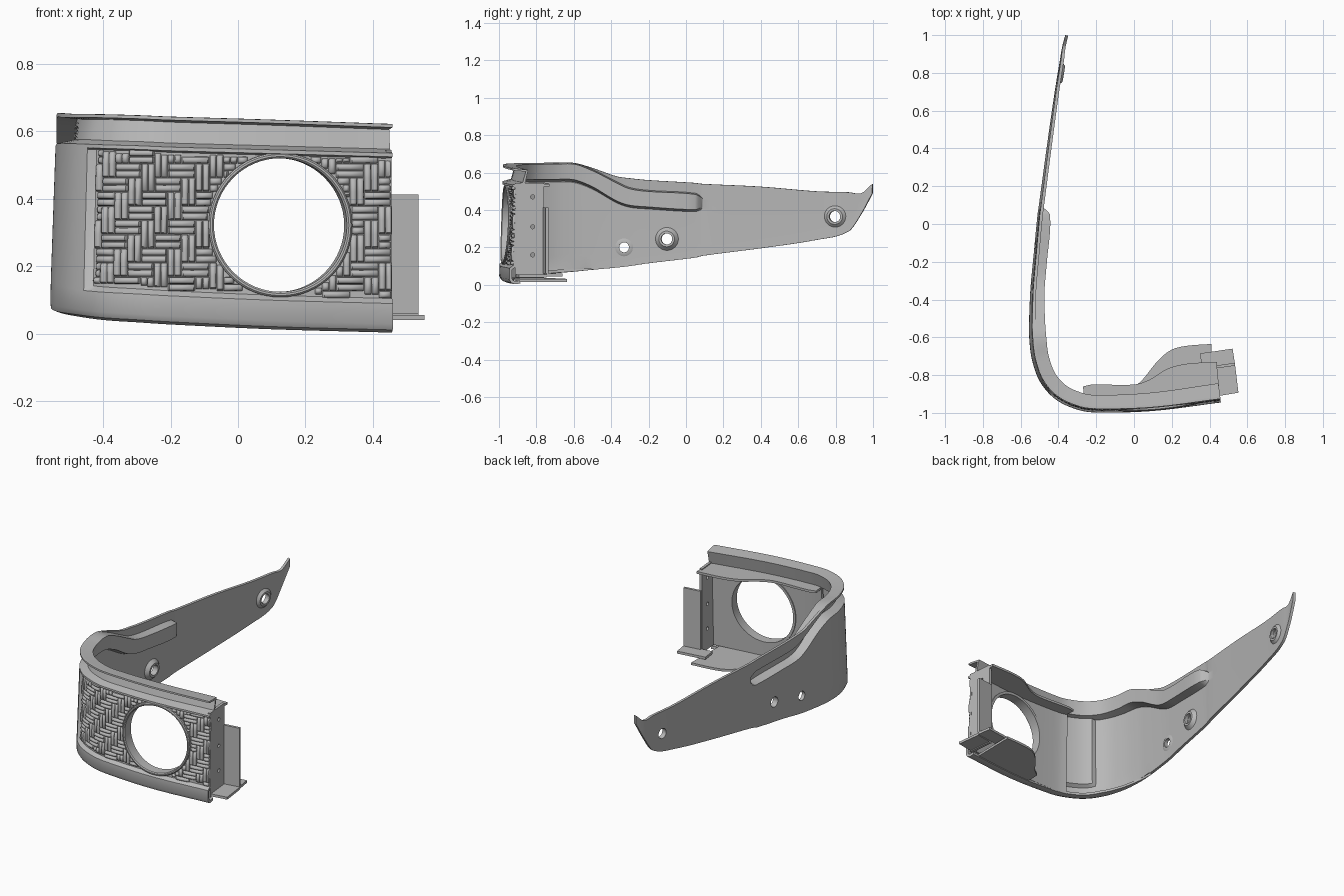
import bpy, bmesh, math
from mathutils import Vector, Matrix

if "Cube" in bpy.data.objects:
    bpy.data.objects.remove(bpy.data.objects["Cube"])

grey = bpy.data.materials.new("metal grey")
grey.use_nodes = True
grey.diffuse_color = (0.48, 0.48, 0.48, 1)
grey.node_tree.nodes["Principled BSDF"].inputs["Base Color"].default_value = grey.diffuse_color

# Stations along the wall: x, y, bottom, groove low, groove high, top, groove depth
ROWS = [
    (-.364, 1.0, .49, .505, .52, .54, 0), (-.38, .94, .38, .42, .45, .49, 0),
    (-.392, .87, .285, .38, .43, .495, 0), (-.42, .7, .24, .38, .44, .50, 0),
    (-.463, .4, .195, .38, .45, .525, 0), (-.505, .09, .155, .41, .46, .54, 0),
    (-.511, .05, .145, .40, .48, .545, .045), (-.535, -.2, .115, .415, .495, .56, .05),
    (-.545, -.3, .10, .425, .51, .57, .05), (-.55, -.37, .092, .45, .54, .58, .05),
    (-.555, -.5, .08, .525, .605, .625, .055), (-.555, -.6, .07, .56, .64, .652, .06),
    (-.54, -.72, .06, .563, .641, .653, .06), (-.495, -.84, .05, .563, .641, .651, .06),
    (-.413, -.93, .04, .56, .64, .65, .06), (-.3, -.983, .033, .557, .637, .647, .06),
    (-.2, -.998, .027, .553, .633, .643, .06), (.1, -.99, .013, .545, .624, .634, .065),
    (.46, -.945, .003, .535, .611, .621, .07)]
LEAN = .035  # the wall leans inward as it rises


def spline(rows, sub):
    """Smooth curve through rows, spaced by distance in plan."""
    t = [0]
    for a, b in zip(rows, rows[1:]):
        t.append(t[-1] + math.hypot(b[0] - a[0], b[1] - a[1]))
    last = len(rows) - 1

    def slope(i, c):
        lo, hi = max(i - 1, 0), min(i + 1, last)
        return (rows[hi][c] - rows[lo][c]) / (t[hi] - t[lo])
    out = []
    for i in range(last):
        h = t[i + 1] - t[i]
        for k in range(sub + (i == last - 1)):
            u = k / sub
            w = u * u * (3 - 2 * u)
            out.append([rows[i][c] * (1 - w) + rows[i + 1][c] * w
                        + h * u * (1 - u) * ((1 - u) * slope(i, c) - u * slope(i + 1, c))
                        for c in range(len(rows[0]))])
    return out


path = spline(ROWS, 6)
inward = []
for i in range(len(path)):
    a, b = path[max(i - 1, 0)], path[min(i + 1, len(path) - 1)]
    inward.append(Vector((a[1] - b[1], b[0] - a[0], 0)).normalized())


def station(axis, value):
    """Interpolated station row and inward normal at an x (front) or a y (arm)."""
    ids = [i for i, p in enumerate(path) if (p[1] < -.6) == (axis == 0)]
    for i, j in zip(ids, ids[1:]):
        a, b = path[i][axis], path[j][axis]
        if min(a, b) <= value <= max(a, b):
            break
    u = (value - a) / (b - a)
    row = [p + (q - p) * u for p, q in zip(path[i], path[j])]
    return row, inward[i].lerp(inward[j], u)


def on_wall(row, n, z, depth):
    """Point at height z and a depth behind the leaning outer face."""
    return Vector((row[0], row[1], z)) + n * (depth + LEAN * max(0, z - row[2] - .05))


def on_front(x, z, depth):
    return on_wall(*station(0, x), z, depth)


def on_arm(y, z, depth):
    return on_wall(*station(1, y), z, depth)


def add_object(name, bm, thickness=0, cutters=(), smooth=35):
    """Turn a bmesh into a finished object, with thickness and holes baked in."""
    mesh = bpy.data.meshes.new(name)
    bm.to_mesh(mesh)
    bm.free()
    ob = bpy.data.objects.new(name, mesh)
    bpy.context.collection.objects.link(ob)
    if thickness:
        mod = ob.modifiers.new("thickness", 'SOLIDIFY')
        mod.thickness, mod.offset = thickness, -1
    for cutter in cutters:
        mod = ob.modifiers.new("hole", 'BOOLEAN')
        mod.object, mod.operation, mod.solver = cutter, 'DIFFERENCE', 'EXACT'
    if ob.modifiers:
        deps = bpy.context.evaluated_depsgraph_get()
        baked = bpy.data.meshes.new_from_object(ob.evaluated_get(deps))
        ob.modifiers.clear()
        ob.data = baked
    ob.data.materials.clear()
    ob.data.materials.append(grey)
    bpy.ops.object.select_all(action='DESELECT')
    ob.select_set(True)
    bpy.context.view_layer.objects.active = ob
    bpy.ops.object.shade_smooth_by_angle(angle=math.radians(smooth))
    return ob


def loft(bm, rings, closed=False, caps=False):
    """Skin a list of point rings with quads."""
    vs = [[bm.verts.new(p) for p in ring] for ring in rings]
    n = len(vs[0])
    for a, b in zip(vs, vs[1:]):
        for k in range(n if closed else n - 1):
            bm.faces.new((a[k], b[k], b[(k + 1) % n], a[(k + 1) % n]))
    if caps:
        bm.faces.new(vs[0])
        bm.faces.new(vs[-1][::-1])


def cylinder_cutter(centre, radius, axis, depth, sides=32):
    bm = bmesh.new()
    turn = Matrix.Rotation(math.pi / 2, 4, 'Y' if axis == 'X' else 'X')
    bmesh.ops.create_cone(bm, cap_ends=True, segments=sides, radius1=radius, radius2=radius,
                          depth=depth, matrix=Matrix.Translation(centre) @ turn)
    ob = add_object("hole_cutter", bm)
    ob.hide_render = True
    return ob


LAMP = (.127, .322)
lamp_cut = cylinder_cutter((LAMP[0], -.95, LAMP[1]), .201, 'Y', .5, 64)
ARM_HOLES = [(-.33, .20, .027), (-.1, .245, .03), (.8, .365, .03)]
arm_cuts = [cylinder_cutter((-.45, y, z), r, 'X', .4) for y, z, r in ARM_HOLES]
screw_cuts = [cylinder_cutter((.45, -.82, z), .011, 'X', .2, 12) for z in (.16, .31, .47)]

# Main wrap-around wall: rolled bottom, recessed panel, groove and top lip
bm = bmesh.new()
rings = []
for row, n in zip(path, inward):
    x, y, zb, gl, gh, zt, g = row
    f = min(1, max(0, (-.5 - y) / .35))
    panel = .02 if x > -.445 and y < -.85 else 0
    g = max(g, 0)
    pb, pt = zb + .19 * (gl - zb), gl - .03 * (gl - zb)
    e = min(.012, (gh - gl) * .2)
    profile = [(zb + .004 * f, .06 * f), (zb, .03 * f), (zb + .008 * f, .01 * f),
               (zb + .25 * (pb - zb), 0), (pb - .015 * f, 0), (pb, panel), (pt, panel),
               (pt + .005 * f, 0), (gl, 0), (gl + e, g - .015 * f), (gh - e / 2, g), (gh, 0), (zt, 0)]
    rings.append([on_wall(row, n, z, d) for z, d in profile])
loft(bm, rings)
bmesh.ops.remove_doubles(bm, verts=bm.verts, dist=1e-5)
add_object("wrap_around_wall", bm, .016, [lamp_cut] + arm_cuts)

# Herringbone weave of rounded strands on the recessed front panel
CELL, STRANDS = .042, 2
width = CELL / STRANDS


def in_panel(x, z):
    if not -.437 < x < .458:
        return False
    row = station(0, x)[0]
    lo, hi = row[2] + .2 * (row[3] - row[2]), row[3] - .035 * (row[3] - row[2])
    return lo < z < hi and math.hypot(x - LAMP[0], z - LAMP[1]) > .214


def strand(bm, x, z, dx, dz):
    """Arched bar from (x, z), trimmed to the panel outline."""
    count = 16
    length = 2 * CELL
    hits = [k / count * length for k in range(count + 1)
            if in_panel(x + dx * k / count * length, z + dz * k / count * length)]
    if len(hits) < 4:
        return
    a, b = hits[0] + .001, hits[-1] - .001
    rings = []
    for t, lift in ((a, .3), (a + .005, 1), ((a + b) / 2, 1.15), (b - .005, 1), (b, .3)):
        ring = []
        for u, h in ((-.48, 0), (-.4, .008), (-.2, .012), (.2, .012), (.4, .008), (.48, 0)):
            px, pz = x + dx * t + dz * u * width, z + dz * t + dx * u * width
            ring.append(on_front(min(px, .459), pz, .021 - h * lift))
        rings.append(ring)
    loft(bm, rings, closed=True, caps=True)


bm = bmesh.new()
for i in range(-13, 12):
    for j in range(0, 15):
        d = (i - j) % 4
        for s in range(STRANDS):
            shift = (s + .5) * width
            if d == 0:
                strand(bm, i * CELL, j * CELL + shift, 1, 0)
            elif d == 3:
                strand(bm, i * CELL + shift, j * CELL, 0, 1)
bmesh.ops.recalc_face_normals(bm, faces=bm.faces)
add_object("woven_panel", bm, smooth=50)


def ring_part(name, centre, sections, surface, sides=48):
    """Collar of (radius, depth) sections laid on a wall surface."""
    bm = bmesh.new()
    rings = []
    for k in range(sides + 1):
        c, s = math.cos(k * math.tau / sides), math.sin(k * math.tau / sides)
        rings.append([surface(centre[0] + r * c, centre[1] + r * s, d) for r, d in sections])
    loft(bm, rings, closed=True)
    bmesh.ops.remove_doubles(bm, verts=bm.verts, dist=1e-5)
    bmesh.ops.recalc_face_normals(bm, faces=bm.faces)
    add_object(name, bm)


ring_part("lamp_rim", LAMP, [(.198, .006), (.203, .001), (.209, .001), (.214, .006),
                             (.214, .066), (.198, .066)], on_front, 64)
for (y, z, r), rim, rise in zip(ARM_HOLES, (.055, .065, .062), (.021, .036, .03)):
    ring_part("arm_boss", (y, z), [(r, .012), (r, rise), (r + .012, rise), (rim, .012)], on_arm, 32)

# Inner liner behind the front panel
bm = bmesh.new()
loft(bm, [[on_front(x, z, .048) for z in (.035, .56 - .03 * (x + .3))]
          for x in [-.29 + k * .037 for k in range(21)]])
add_object("front_liner", bm, .012, [lamp_cut])


def plate(name, outline, z, slope, thickness, cutters=()):
    """Flat sheet from a plan outline, sloping along x."""
    bm = bmesh.new()
    loft(bm, [[Vector((x, y, z + slope * x + h)) for x, y in outline]
              for h in (0, thickness)], closed=True, caps=True)
    bmesh.ops.recalc_face_normals(bm, faces=bm.faces)
    return add_object(name, bm, 0, cutters)


def shelf(name, back, z, slope, thickness):
    """Shelf whose curved back edge meets the front wall."""
    edge = [p[:2] for p in spline(back, 5)]
    xs = [back[-1][0] + (back[0][0] - back[-1][0]) * k / 8 for k in range(9)]
    plate(name, edge + [on_front(x, z, .03)[:2] for x in xs], z, slope, thickness)


shelf("top_shelf", [(-.27, -.86), (-.22, -.85), (.0, -.85), (.08, -.825), (.18, -.765),
                    (.28, -.74), (.44, -.73)], .538, -.03, .014)
shelf("bottom_shelf", [(.0, -.86), (.04, -.83), (.13, -.72), (.2, -.665), (.28, -.645),
                       (.41, -.635)], .024, -.02, .014)

# End plate with screw holes, and the side bracket
plate("end_plate", [(.455, -.915), (.44, -.76), (.424, -.76), (.439, -.915)], .035, 0, .51, screw_cuts)
plate("bracket_upright", [(.43, -.765), (.535, -.75), (.533, -.735), (.428, -.75)], .06, 0, .353)
plate("bracket_foot", [(.45, -.91), (.553, -.893), (.535, -.745), (.43, -.762)], .04, 0, .015)
plate("bracket_foot_back", [(.36, -.77), (.535, -.745), (.522, -.66), (.35, -.685)], .045, 0, .015)

for cutter in [lamp_cut] + arm_cuts + screw_cuts:
    bpy.data.objects.remove(cutter)
